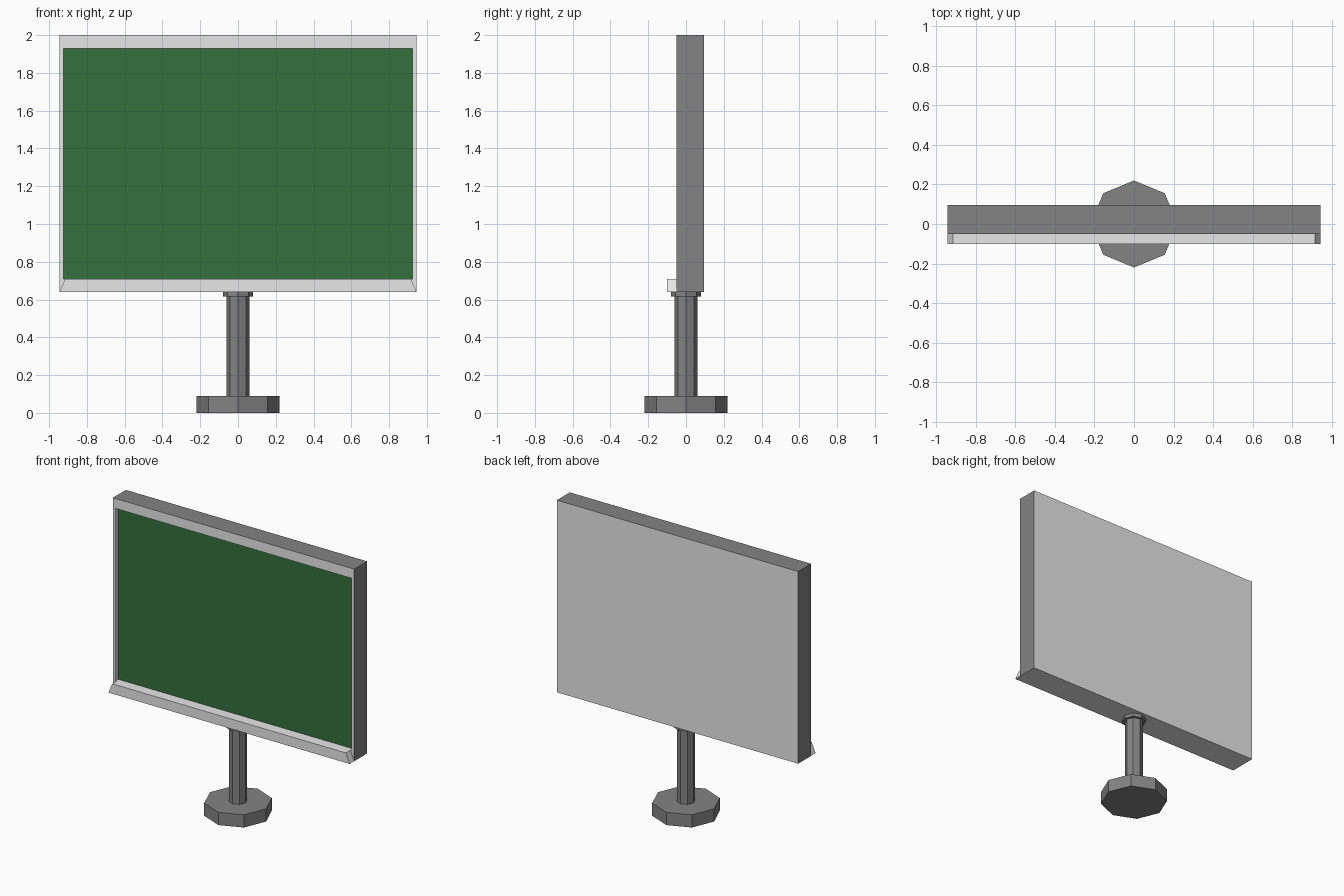
import bpy, bmesh
from mathutils import Vector

if "Cube" in bpy.data.objects:
    bpy.data.objects.remove(bpy.data.objects["Cube"])


def material(name, rgb):
    m = bpy.data.materials.new(name)
    m.diffuse_color = (*rgb, 1)
    m.use_nodes = True
    m.node_tree.nodes["Principled BSDF"].inputs["Base Color"].default_value = m.diffuse_color
    return m


LIGHT = material("light_grey", (0.8, 0.8, 0.8))
DARK = material("dark_grey", (0.23, 0.23, 0.23))
GREEN = material("board_green", (0.034, 0.162, 0.045))


def finish(bm, name, mats):
    bmesh.ops.recalc_face_normals(bm, faces=bm.faces)
    me = bpy.data.meshes.new(name)
    bm.to_mesh(me)
    bm.free()
    for m in mats:
        me.materials.append(m)
    ob = bpy.data.objects.new(name, me)
    bpy.context.collection.objects.link(ob)
    return ob


def box(bm, lo, hi):
    verts = bmesh.ops.create_cube(bm, size=1)["verts"]
    for v in verts:
        v.co = Vector([hi[i] if v.co[i] > 0 else lo[i] for i in range(3)])
    return verts


def octagon(name, radius, z0, z1):
    bm = bmesh.new()
    bmesh.ops.create_cone(bm, cap_ends=True, segments=8,
                          radius1=radius, radius2=radius, depth=z1 - z0)
    bmesh.ops.translate(bm, verts=bm.verts, vec=(0, 0, (z0 + z1) / 2))
    return finish(bm, name, [DARK])


# Stand: base, pole and collar
octagon("base", 0.22, 0.0, 0.09)
octagon("pole", 0.06, 0.09, 0.615)
octagon("collar", 0.08, 0.615, 0.64)

# Board: dark sides and top, light front, back and underside
bm = bmesh.new()
box(bm, (-0.945, -0.05, 0.64), (0.945, 0.095, 2.0))
bm.normal_update()
for f in bm.faces:
    f.material_index = 1 if abs(f.normal.x) > 0.5 or f.normal.z > 0.5 else 0
front = min(bm.faces, key=lambda f: f.calc_center_median().y)

# Recessed writing surface with thin side rails and wider top and bottom rails
bmesh.ops.inset_individual(bm, faces=[front], thickness=0.03)
for v in front.verts:
    v.co.z = 1.93 if v.co.z > 1.3 else 0.71
bmesh.ops.inset_individual(bm, faces=[front], thickness=0)
for v in front.verts:
    v.co.y = -0.022
front.material_index = 2
finish(bm, "board", [LIGHT, DARK, GREEN])

# Chalk tray with slanted ends
bm = bmesh.new()
for v in box(bm, (-0.945, -0.1, 0.64), (0.945, -0.05, 0.71)):
    if v.co.z > 0.7:
        v.co.x *= 0.915 / 0.945
finish(bm, "chalk_tray", [LIGHT])
